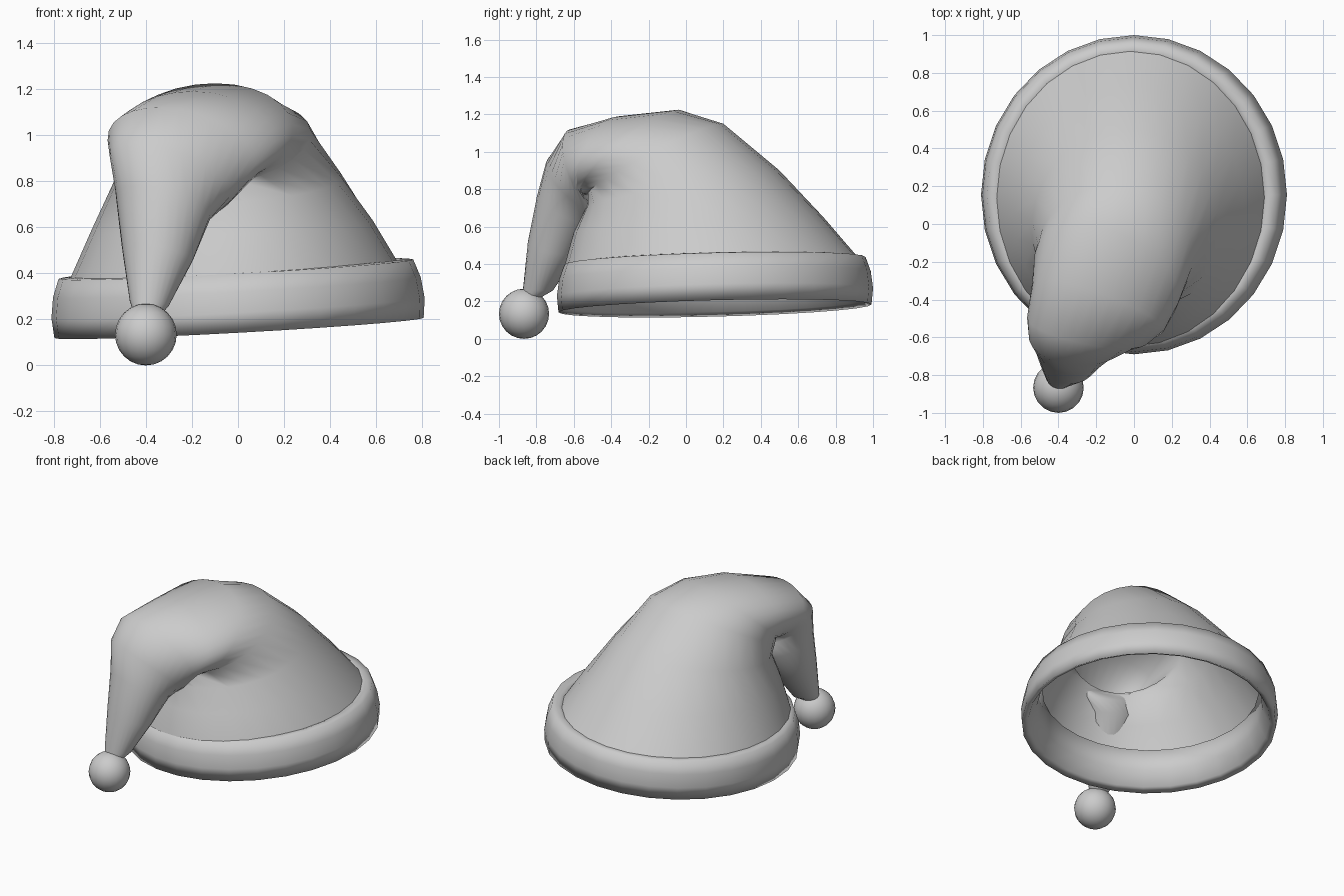
import bpy, bmesh
from math import sin, cos, pi, radians
from mathutils import Vector

if "Cube" in bpy.data.objects:
    bpy.data.objects.remove(bpy.data.objects["Cube"], do_unlink=True)

SEGS = 28

grey = bpy.data.materials.new("soft grey")
grey.use_nodes = True
grey.diffuse_color = (0.6, 0.6, 0.6, 1)
grey.node_tree.nodes["Principled BSDF"].inputs["Base Color"].default_value = (0.6, 0.6, 0.6, 1)


def finish(bm, name, angle):
    """Turn a bmesh into a smooth shaded object."""
    bmesh.ops.recalc_face_normals(bm, faces=bm.faces)
    mesh = bpy.data.meshes.new(name)
    bm.to_mesh(mesh)
    bm.free()
    mesh.materials.append(grey)
    obj = bpy.data.objects.new(name, mesh)
    bpy.context.collection.objects.link(obj)
    bpy.ops.object.select_all(action='DESELECT')
    obj.select_set(True)
    bpy.context.view_layer.objects.active = obj
    bpy.ops.object.shade_smooth_by_angle(angle=radians(angle))
    return obj


def loft(rings, name, angle, closed=False):
    """Skin a list of point rings with quads."""
    bm = bmesh.new()
    loops = [[bm.verts.new(p) for p in ring] for ring in rings]
    pairs = list(zip(loops, loops[1:]))
    if closed:
        pairs.append((loops[-1], loops[0]))
    for a, b in pairs:
        for i in range(SEGS):
            j = (i + 1) % SEGS
            bm.faces.new((a[i], a[j], b[j], b[i]))
    return finish(bm, name, angle)


ANGLES = [2 * pi * i / SEGS for i in range(SEGS)]

# Cloth cone folding over into the tail: outer point, inner point, sideways half axis
sections = [
    ((-.02, .95, .40), (-.02, -.655, .37), (.725, 0, .045)),
    ((-.02, .735, .65), (-.03, -.60, .57), (.61, 0, .02)),
    ((-.01, .50, .90), (-.08, -.53, .71), (.495, -.03, .01)),
    ((-.03, .20, 1.15), (-.17, -.52, .77), (.41, -.06, .02)),
    ((-.10, -.04, 1.225), (-.19, -.53, .77), (.38, -.13, 0)),
    ((-.20, -.36, 1.19), (-.18, -.52, .755), (.35, -.12, 0)),
    ((-.33, -.62, 1.12), (-.16, -.50, .73), (.31, -.08, -.01)),
    ((-.37, -.74, .96), (-.21, -.46, .69), (.255, -.05, -.05)),
    ((-.35, -.795, .77), (-.30, -.47, .62), (.205, -.03, -.04)),
    ((-.36, -.845, .52), (-.34, -.575, .46), (.155, -.02, -.03)),
    ((-.39, -.87, .28), (-.38, -.71, .26), (.085, 0, -.01)),
    ((-.40, -.88, .19), (-.40, -.83, .19), (.04, 0, 0)),
]
rings = []
for outer, inner, side in sections:
    outer, inner, side = Vector(outer), Vector(inner), Vector(side)
    mid, half = (outer + inner) / 2, (outer - inner) / 2
    rings.append([mid + half * cos(a) + side * sin(a) for a in ANGLES])
loft(rings, "hat_cloth", 80)

# Thick brim band, slightly tilted: radial offset and height
profile = [(-.13, .41), (-.085, .423), (-.04, .418), (-.012, .34), (0, .25),
           (-.008, .163), (-.05, .185), (-.10, .28)]
rings = []
for d, z in profile:
    ring = []
    for a in ANGLES:
        x, y = (.81 + d) * sin(a), (.845 + d) * cos(a)
        ring.append((x - .055 * (z - .25), y + .155, z + .055 * x + .025 * y))
    rings.append(ring)
loft(rings, "brim_band", 130, closed=True)

# Pompom on the end of the tail
bm = bmesh.new()
bmesh.ops.create_uvsphere(bm, u_segments=20, v_segments=12, radius=.134)
bmesh.ops.translate(bm, verts=bm.verts, vec=(-.40, -.866, .134))
finish(bm, "pompom", 60)
